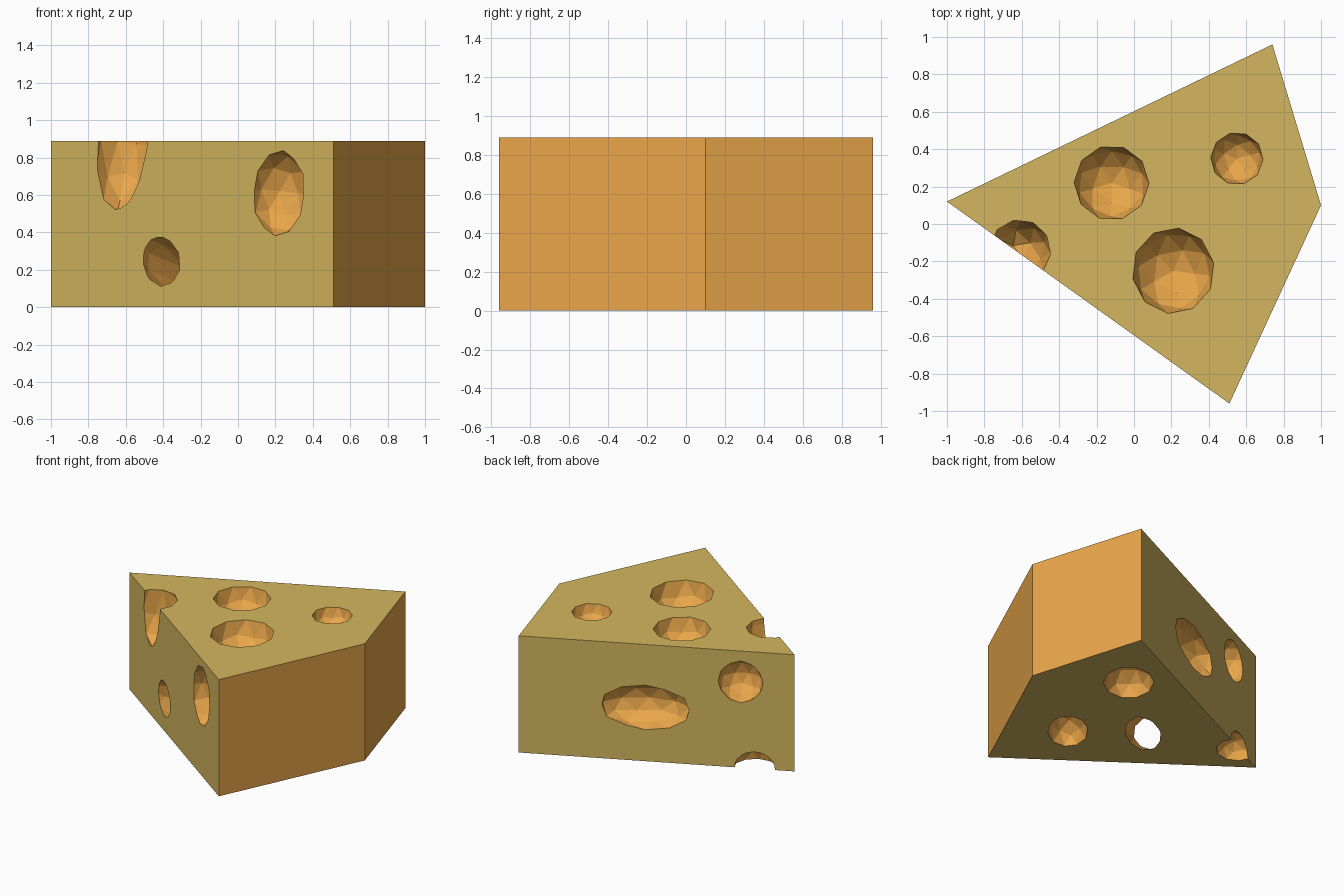
import bpy, bmesh
from mathutils import Matrix, Vector, Euler

if "Cube" in bpy.data.objects:
    bpy.data.objects.remove(bpy.data.objects["Cube"])


def material(name, colour):
    m = bpy.data.materials.new(name)
    m.diffuse_color = (*colour, 1)
    m.use_nodes = True
    m.node_tree.nodes["Principled BSDF"].inputs["Base Color"].default_value = m.diffuse_color
    return m


paste = material("cheese_paste", (0.66, 0.47, 0.115))
rind = material("cheese_rind", (0.83, 0.39, 0.07))


def make_object(name, bm):
    mesh = bpy.data.meshes.new(name)
    bmesh.ops.recalc_face_normals(bm, faces=bm.faces)
    bm.to_mesh(mesh)
    bm.free()
    mesh.materials.append(paste)
    mesh.materials.append(rind)
    ob = bpy.data.objects.new(name, mesh)
    bpy.context.collection.objects.link(ob)
    return ob


# Wedge: four-cornered outline pulled up, the two outer sides are rind
HEIGHT = 0.89
outline = [(-1, 0.12), (0.51, -0.96), (1, 0.10), (0.74, 0.96)]
bm = bmesh.new()
base = bm.faces.new([bm.verts.new((x, y, 0)) for x, y in outline])
top = bmesh.ops.extrude_face_region(bm, geom=[base], use_keep_orig=True)["geom"]
bmesh.ops.translate(bm, vec=(0, 0, HEIGHT),
                    verts=[g for g in top if isinstance(g, bmesh.types.BMVert)])
for f in bm.faces:
    c = f.calc_center_median()
    f.material_index = int(0.1 < c.z < 0.8 and c.x > 0.6)
wedge = make_object("cheese_wedge", bm)

# Holes: stretched low-poly balls (centre, radii, rotation, spin)
FRONT, BACK, LOW = -0.62, 0.45, -0.70
tunnel_dir = Vector((0.36, 0.315, -0.25))
tunnel_rot = tunnel_dir.to_track_quat('Z', 'Y').to_euler()
holes = [
    # top
    ((-0.12, 0.22, 0.89), (0.20, 0.20, 0.20), (0, 0, 0), 0.3),
    ((0.55, 0.35, 0.89), (0.14, 0.14, 0.14), (0, 0, 0), 0.9),
    ((0.21, -0.25, 0.89), (0.22, 0.23, 0.22), (0, 0, 0), 0.5),
    # front side, the first one breaks the top edge
    ((-0.61, -0.14, 0.87), (0.165, 0.165, 0.36), (0, 0.12, FRONT), 0.2),
    ((0.22, -0.75, 0.61), (0.17, 0.17, 0.23), (0, 0.12, FRONT), 0.6),
    # back side, the last one breaks the bottom edge
    ((-0.06, 0.575, 0.41), (0.32, 0.17, 0.17), (0, 0, BACK), 0.0),
    ((-0.66, 0.285, 0.655), (0.16, 0.16, 0.16), (0, 0, BACK), 0.4),
    ((-0.74, 0.22, 0.0), (0.15, 0.14, 0.135), (0, 0, BACK), 0.0),
    # underside
    ((0.43, 0.455, 0.0), (0.175, 0.215, 0.18), (0, 0, LOW), 0.3),
    ((0.32, -0.33, 0.0), (0.14, 0.21, 0.18), (0, 0, LOW), 0.8),
    # tunnel from the underside to the front
    ((-0.235, -0.14, 0.135), (0.145, 0.145, 0.50), tunnel_rot, 0.3),
]
bm = bmesh.new()
for centre, radii, rot, spin in holes:
    m = (Matrix.Translation(centre) @ Euler(rot).to_matrix().to_4x4()
         @ Matrix.Diagonal((*radii, 1)) @ Matrix.Rotation(spin, 4, 'Z'))
    bmesh.ops.create_icosphere(bm, subdivisions=2, radius=1.0, matrix=m)
for f in bm.faces:
    f.material_index = 1
cutter = make_object("hole_cutter", bm)
cutter.hide_render = True

# Carve the holes
mod = wedge.modifiers.new("holes", 'BOOLEAN')
mod.operation = 'DIFFERENCE'
mod.solver = 'EXACT'
mod.object = cutter
bpy.context.view_layer.objects.active = wedge
bpy.ops.object.modifier_apply(modifier=mod.name)
bpy.data.objects.remove(cutter)
